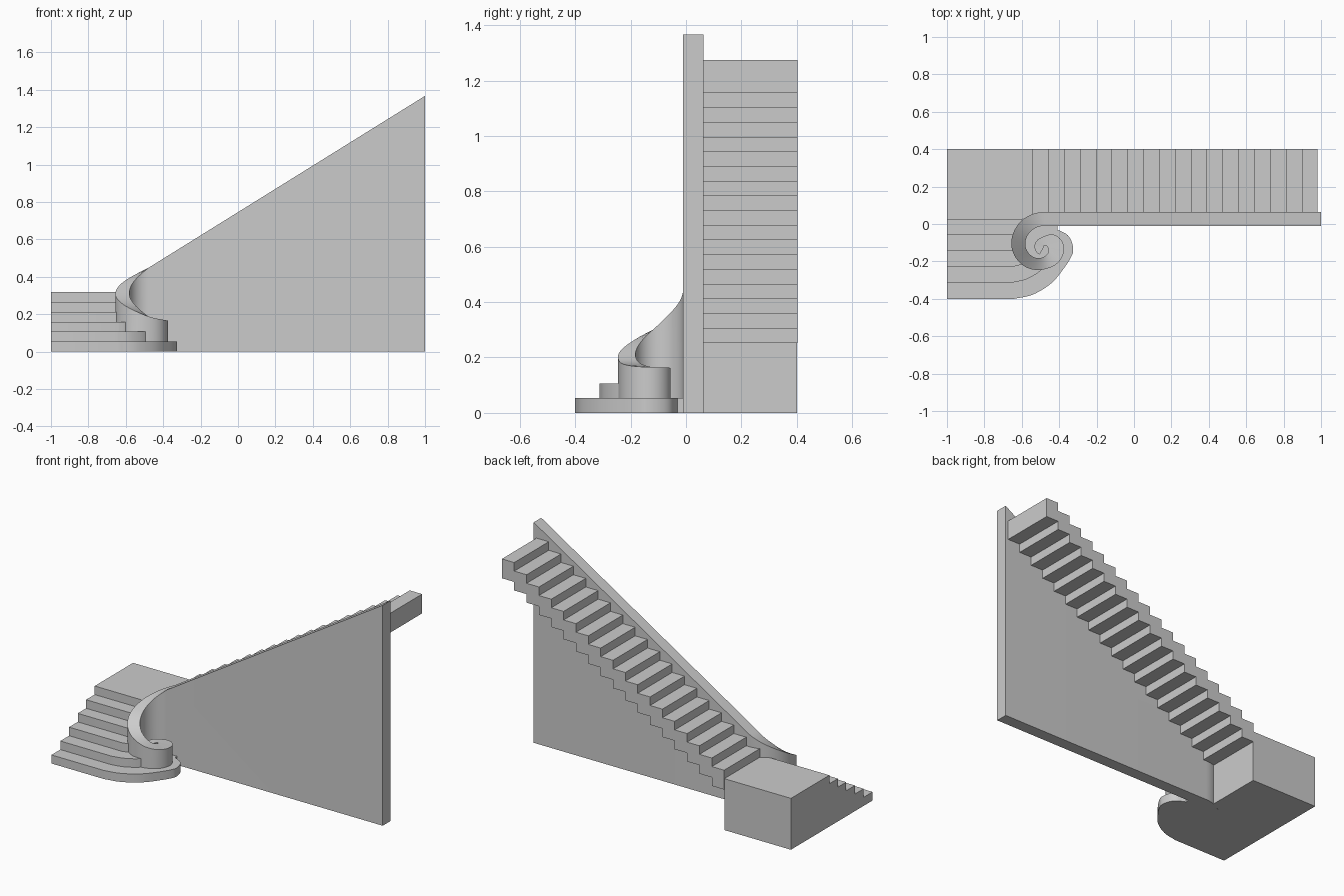
import bpy, bmesh, math
from mathutils import Vector

if "Cube" in bpy.data.objects:
    bpy.data.objects.remove(bpy.data.objects["Cube"])

RISE, RUN = 0.0531, 0.0847
FLIGHT_X = -0.543
CX, CY = -0.48, -0.12


def spline(pts, n=6):
    """Catmull-Rom curve through points of any dimension."""
    p = [Vector(q) for q in pts]
    p = [2 * p[0] - p[1]] + p + [2 * p[-1] - p[-2]]
    out = []
    for a, b, c, d in zip(p, p[1:], p[2:], p[3:]):
        for k in range(n):
            t = k / n
            out.append(0.5 * (2 * b + (c - a) * t + (2 * a - 5 * b + 4 * c - d) * t * t
                              + (3 * b - a - 3 * c + d) * t ** 3))
    return out + [p[-2]]


def finish(bm, name):
    bmesh.ops.recalc_face_normals(bm, faces=bm.faces)
    me = bpy.data.meshes.new(name)
    bm.to_mesh(me)
    bm.free()
    ob = bpy.data.objects.new(name, me)
    bpy.context.collection.objects.link(ob)
    bpy.ops.object.select_all(action='DESELECT')
    ob.select_set(True)
    bpy.context.view_layer.objects.active = ob
    bpy.ops.object.shade_smooth_by_angle(angle=math.radians(30))
    return ob


def prism(name, points, direction):
    bm = bmesh.new()
    face = bm.faces.new([bm.verts.new(p) for p in points])
    new = bmesh.ops.extrude_face_region(bm, geom=[face])['geom']
    bmesh.ops.translate(bm, vec=direction,
                        verts=[v for v in new if isinstance(v, bmesh.types.BMVert)])
    return finish(bm, name)


# Lower steps: each fills the strip between its own curved front and the next one
fronts = [
    [(-0.64, -0.40), (-0.54, -0.377), (-0.44, -0.315), (-0.37, -0.23), (-0.333, -0.17),
     (-0.325, -0.135), (-0.335, -0.09), (-0.36, -0.055), (-0.41, -0.03)],
    [(-0.65, -0.313), (-0.58, -0.297), (-0.515, -0.262), (-0.465, -0.215)],
    [(-0.64, -0.227), (-0.60, -0.215), (-0.56, -0.19)],
    [(-0.66, -0.142), (-0.62, -0.138)],
    [(-0.66, -0.06), (-0.62, -0.06)],
    [(-0.62, 0.024), (-0.60, 0.024)],
]
curves = [[Vector((-1, f[0][1]))] + spline(f) for f in fronts]
# the bottom step runs on under the curl of the wall
under_curl = [Vector(p) for p in ((-0.41, 0.0), (-0.5, 0.03), (-0.57, 0.01),
                                  (-0.615, -0.07), (-0.59, -0.15), (-0.53, -0.19))]
landing_back = [Vector(p) for p in ((FLIGHT_X, 0.04), (FLIGHT_X, 0.4), (-1, 0.4))]
for i, c in enumerate(curves):
    last = i == len(curves) - 1
    outline = c + (under_curl if i == 0 else [])
    outline += landing_back if last else curves[i + 1][::-1]
    prism("landing" if last else f"lower_step_{i + 1}",
          [(p.x, p.y, 0) for p in outline], (0, 0, RISE * (i + 1)))

# Upper flight: stepped on top and stepped underneath
top, bottom = [], []
for i in range(18):
    x, z = FLIGHT_X + i * RUN, RISE * (7 + i)
    top += [(x, 0.05, z), (x + RUN, 0.05, z)]
    bottom += [(x, 0.05, z - 0.12), (x + RUN, 0.05, z - 0.12)]
prism("upper_flight", top + bottom[::-1], (0, 0.352, 0))

# Balustrade wall: straight sloped run that curls down into a spiral newel
# spiral table: angle, outer radius, inner radius, height
table = [(90, .184, .110, .447), (135, .183, .108, .375), (180, .175, .100, .300),
         (225, .150, .080, .235), (270, .122, .055, .188), (315, .113, .033, .170),
         (360, .105, .015, .165), (405, .085, .006, .163), (450, .054, .004, .162),
         (495, .050, .003, .161), (540, .052, .003, .160), (600, .050, .003, .160)]
sections = [((1, 0.064), (1, -0.01), 1.367)]
for a, ro, ri, h in spline(table, 8):
    c, s = math.cos(math.radians(a)), math.sin(math.radians(a))
    sections.append(((CX + ro * c, CY + ro * s), (CX + ri * c, CY + ri * s), h))
bm = bmesh.new()
rings = [[bm.verts.new((*o, 0)), bm.verts.new((*n, 0)),
          bm.verts.new((*n, h)), bm.verts.new((*o, h))] for o, n, h in sections]
for r, q in zip(rings, rings[1:]):
    for k in range(4):
        j = (k + 1) % 4
        bm.faces.new((r[k], r[j], q[j], q[k]))
bm.faces.new(rings[0])
bm.faces.new(rings[-1][::-1])
finish(bm, "balustrade_wall")
